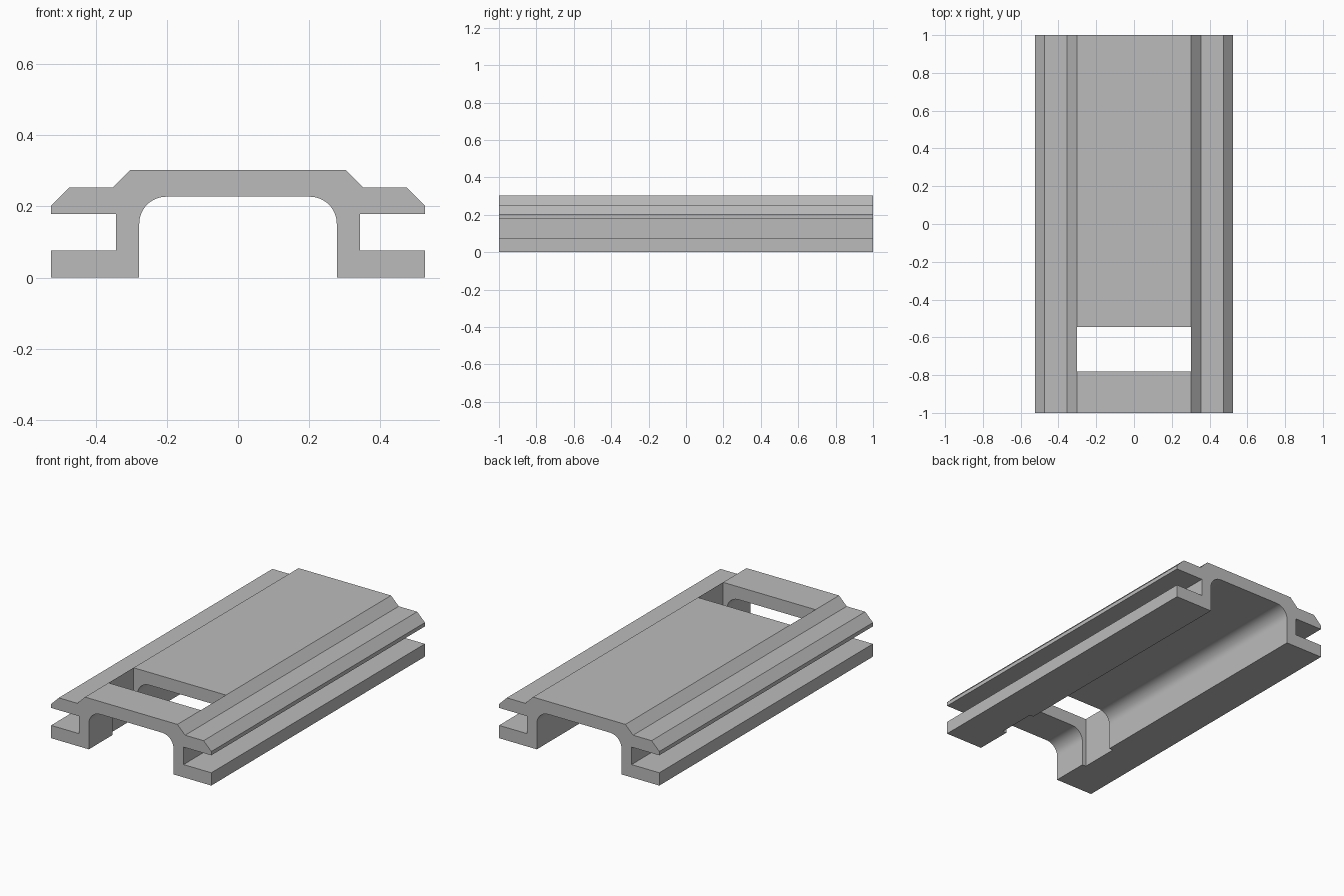
import bpy, bmesh
from math import sin, cos, pi, radians

cube = bpy.data.objects.get("Cube")
if cube:
    bpy.data.objects.remove(cube)

U = 0.02525  # module of the extrusion profile

grey = bpy.data.materials.new("plain grey")
grey.use_nodes = True
grey.diffuse_color = (0.5, 0.5, 0.5, 1)
grey.node_tree.nodes["Principled BSDF"].inputs["Base Color"].default_value = (0.5, 0.5, 0.5, 1)


def extrude_profile(name, outline, y0, y1):
    """Extrude an (x, z) outline from y0 to y1."""
    bm = bmesh.new()
    face = bm.faces.new([bm.verts.new((x, y0, z)) for x, z in outline])
    geom = bmesh.ops.extrude_face_region(bm, geom=[face])["geom"]
    verts = [g for g in geom if isinstance(g, bmesh.types.BMVert)]
    bmesh.ops.translate(bm, verts=verts, vec=(0, y1 - y0, 0))
    bmesh.ops.recalc_face_normals(bm, faces=bm.faces)
    mesh = bpy.data.meshes.new(name)
    bm.to_mesh(mesh)
    bm.free()
    mesh.materials.append(grey)
    obj = bpy.data.objects.new(name, mesh)
    bpy.context.collection.objects.link(obj)
    return obj


# Half outline: ridge, upper flange, side slot, foot, then the rounded inner roof
half = [(12, 12), (14, 10), (18.8, 10), (20.8, 8), (20.8, 7.1),
        (13.6, 7.1), (13.6, 3), (20.8, 3), (20.8, 0), (11, 0)]
STEPS = 12
half += [(8 + 3 * cos(a), 6 + 3 * sin(a))
         for a in (pi / 2 * i / STEPS for i in range(STEPS + 1))]
half = [(x * U, z * U) for x, z in half]
outline = half + [(-x, z) for x, z in reversed(half)]
rail = extrude_profile("slotted_rail", outline, -1, 1)

# Rectangular window through the top, also recessing the inner walls
w = 12 * U - 0.0005
cutter = extrude_profile("window_cutter", [(-w, -0.1), (w, -0.1), (w, 0.5), (-w, 0.5)],
                         -0.78, -0.545)
cutter.hide_render = True
cutter.display_type = 'WIRE'
cut = rail.modifiers.new("window", 'BOOLEAN')
cut.operation = 'DIFFERENCE'
cut.solver = 'EXACT'
cut.object = cutter

# Apply the cut and smooth only the rounded inner corners
bpy.ops.object.select_all(action='DESELECT')
rail.select_set(True)
bpy.context.view_layer.objects.active = rail
bpy.ops.object.modifier_apply(modifier=cut.name)
bpy.data.objects.remove(cutter)
bpy.ops.object.shade_smooth_by_angle(angle=radians(30))
